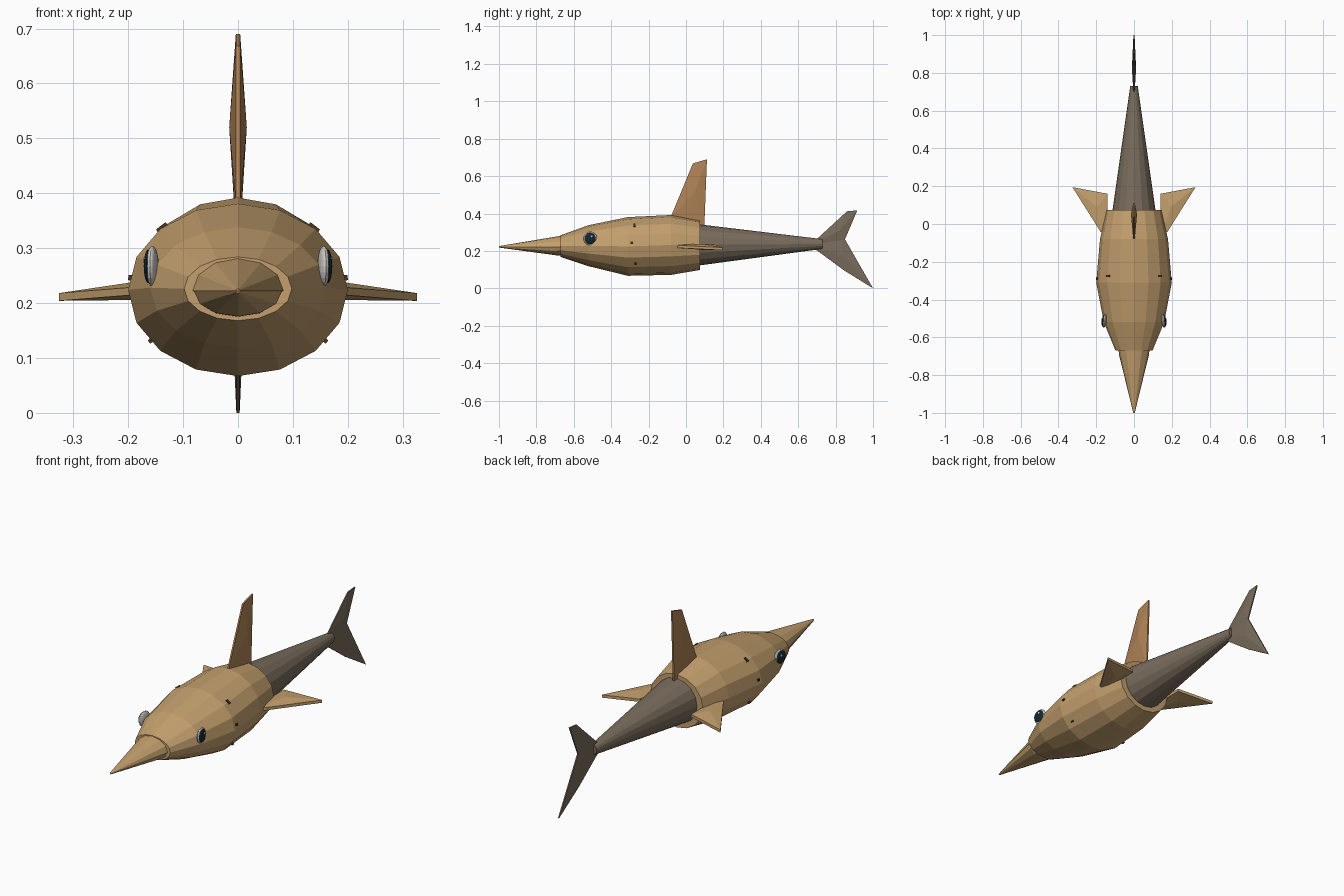
import bpy, bmesh, math
from mathutils import Vector, Matrix

if "Cube" in bpy.data.objects:
    bpy.data.objects.remove(bpy.data.objects["Cube"])


def material(name, rgb):
    m = bpy.data.materials.new(name)
    m.diffuse_color = (*rgb, 1)
    m.use_nodes = True
    m.node_tree.nodes["Principled BSDF"].inputs["Base Color"].default_value = m.diffuse_color
    return m


TAN = material("tan skin", (0.55, 0.35, 0.155))
BROWN = material("warm brown", (0.43, 0.225, 0.095))
GREY = material("grey brown", (0.19, 0.15, 0.107))
WHITE = material("eye white", (0.62, 0.60, 0.57))
DARK = material("dark blue", (0.008, 0.02, 0.03))
SLIT = material("dark brown", (0.07, 0.035, 0.015))


def finish(name, bm, mat):
    bmesh.ops.recalc_face_normals(bm, faces=bm.faces)
    me = bpy.data.meshes.new(name)
    bm.to_mesh(me)
    bm.free()
    me.materials.append(mat)
    ob = bpy.data.objects.new(name, me)
    bpy.context.collection.objects.link(ob)
    return ob


def loft(name, rings, mat, sides=16, start=0.0, sweep=math.tau):
    """Skin elliptical rings (y, centre z, half width, half height)."""
    bm = bmesh.new()
    closed = sweep >= math.tau
    n = sides if closed else sides + 1
    loops = []
    for y, cz, rx, rz in rings:
        angles = [start + sweep * i / sides for i in range(n)]
        loops.append([bm.verts.new((rx * math.cos(a), y, cz + rz * math.sin(a)))
                      for a in angles])
    for a, b in zip(loops, loops[1:]):
        for i in range(n):
            j = (i + 1) % n
            bm.faces.new((a[i], a[j], b[j], b[i]))
    bm.faces.new(loops[0])
    bm.faces.new(loops[-1])
    return finish(name, bm, mat)


def fin(name, outline, centre, edge, bulge, place, mat):
    """Thin plate with a raised point in the middle of both sides."""
    bm = bmesh.new()
    n = len(outline)
    sides = []
    for s in (1, -1):
        rim = [bm.verts.new(place(u, v, s * edge)) for u, v in outline]
        mid = bm.verts.new(place(*centre, s * bulge))
        for i in range(n):
            bm.faces.new((rim[i], rim[(i + 1) % n], mid))
        sides.append(rim)
    a, b = sides
    for i in range(n):
        j = (i + 1) % n
        bm.faces.new((a[i], a[j], b[j], b[i]))
    return finish(name, bm, mat)


def ellipsoid(name, loc, radii, mat, yaw=0.0):
    bm = bmesh.new()
    bmesh.ops.create_uvsphere(bm, u_segments=16, v_segments=10, radius=1)
    bm.transform(Matrix.Translation(loc) @ Matrix.Rotation(yaw, 4, 'Z')
                 @ Matrix.Diagonal((*radii, 1)))
    return finish(name, bm, mat)


# Faceted front body with a flat rear rim
loft("body", [(-0.67, 0.226, 0.098, 0.058),
              (-0.52, 0.228, 0.160, 0.110),
              (-0.31, 0.224, 0.200, 0.157),
              (-0.08, 0.232, 0.180, 0.160),
              (0.075, 0.230, 0.145, 0.132)], TAN)

# Tapering tail emerging from the body
loft("tail", [(0.03, 0.232, 0.120, 0.115),
              (0.73, 0.237, 0.020, 0.026)], GREY)

# Beak: upper and lower half cones
loft("upper_beak", [(-1.0, 0.222, 0.004, 0.004),
                    (-0.64, 0.222, 0.090, 0.064)], TAN, 6, 0, math.pi)
loft("lower_beak", [(-1.0, 0.221, 0.004, 0.003),
                    (-0.69, 0.221, 0.080, 0.045),
                    (-0.64, 0.224, 0.080, 0.050)], TAN, 6, math.pi, math.pi)

# Upright dorsal fin
fin("dorsal_fin", [(-0.08, 0.385), (0.037, 0.668), (0.112, 0.69), (0.098, 0.33), (0.0, 0.34)],
    (0.05, 0.52), 0.004, 0.016, lambda u, v, t: (t, u, v), BROWN)

# Forked tail fin, upper and lower lobes
fin("tail_fin_upper", [(0.69, 0.255), (0.861, 0.412), (0.916, 0.417), (0.85, 0.262), (0.70, 0.235)],
    (0.82, 0.31), 0.003, 0.011, lambda u, v, t: (t, u, v), GREY)
fin("tail_fin_lower", [(0.70, 0.240), (0.85, 0.262), (1.0, 0.0), (0.845, 0.096), (0.69, 0.21)],
    (0.83, 0.18), 0.003, 0.011, lambda u, v, t: (t, u, v), GREY)

for side, s in (("right", 1), ("left", -1)):
    # Side fins
    fin("pectoral_fin_" + side, [(0.14, -0.06), (0.178, -0.04), (0.326, 0.195), (0.14, 0.16)],
        (0.195, 0.09), 0.007, 0.016,
        lambda u, v, t: (s * u, v, 0.226 - 0.05 * (u - 0.14) * 1.6 + t), TAN)

    # Eyes: white disc, dark iris and a small glint
    yaw = s * 0.12
    ellipsoid("eye_" + side, (s * 0.156, -0.512, 0.267), (0.011, 0.037, 0.037), WHITE, yaw)
    ellipsoid("iris_" + side, (s * 0.163, -0.513, 0.267), (0.008, 0.030, 0.031), DARK, yaw)
    ellipsoid("glint_" + side, (s * 0.170, -0.505, 0.278), (0.003, 0.006, 0.006), WHITE, yaw)

    # Small gill marks on the flank, lying on the skin
    for k, (y, z, length) in enumerate([(-0.275, 0.337, 0.022), (-0.29, 0.246, 0.010),
                                        (-0.27, 0.132, 0.008)]):
        a = math.asin((z - 0.225) / 0.157)
        tilt = math.atan2(0.157 * math.cos(a), 0.2 * math.sin(a)) - math.pi / 2
        bm = bmesh.new()
        bmesh.ops.create_cube(bm, size=1)
        bm.transform(Matrix.Translation(Vector((s * 0.197 * math.cos(a), y, z)))
                     @ Matrix.Rotation(s * tilt, 4, 'Y')
                     @ Matrix.Diagonal((0.009, 0.012, length, 1)))
        finish("gill_mark_%s_%d" % (side, k + 1), bm, SLIT)
